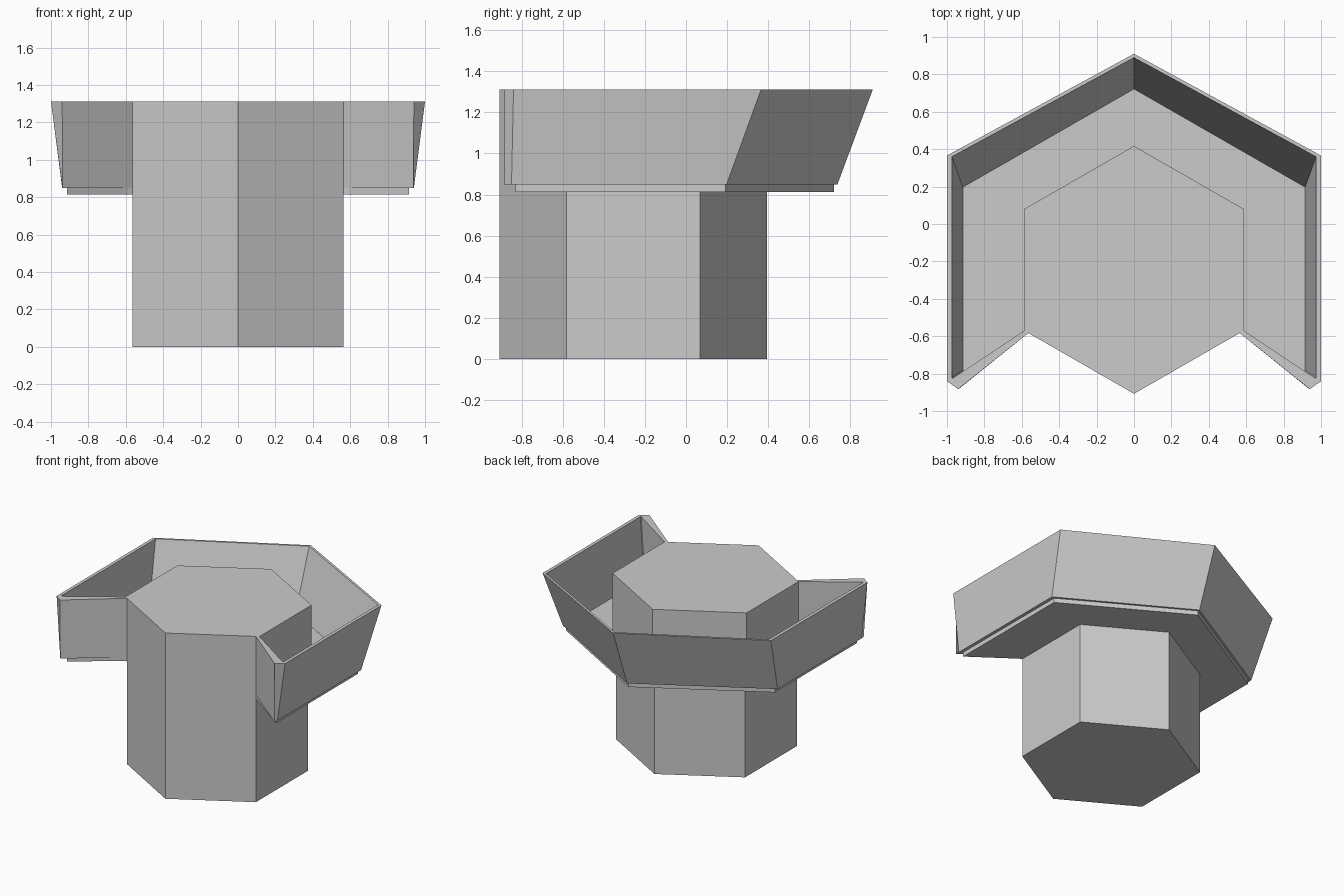
import bpy, bmesh

if "Cube" in bpy.data.objects:
    bpy.data.objects.remove(bpy.data.objects["Cube"])

def mirrored(half):
    """Close a half outline (starting and ending on x=0) into a full symmetric loop."""
    return half + [(-x, y) for x, y in half[-2:0:-1]]

def build(name, rings, cap_start=True, cap_end=True):
    """Skin successive (half outline, z) rings, optionally capping both ends."""
    bm = bmesh.new()
    loops = [[bm.verts.new((x, y, z)) for x, y in mirrored(half)] for half, z in rings]
    n = len(loops[0])
    for a, b in zip(loops, loops[1:]):
        for i in range(n):
            j = (i + 1) % n
            bm.faces.new((a[i], a[j], b[j], b[i]))
    if cap_start:
        bm.faces.new(loops[0])
    if cap_end:
        bm.faces.new(loops[-1])
    bmesh.ops.recalc_face_normals(bm, faces=bm.faces[:])
    mesh = bpy.data.meshes.new(name)
    bm.to_mesh(mesh)
    bm.free()
    obj = bpy.data.objects.new(name, mesh)
    bpy.context.collection.objects.link(obj)
    return obj

# Hexagonal column
TOP = 1.312
column = [(0, -0.908), (0.565, -0.583), (0.565, 0.069), (0, 0.395)]
build("hex_column", [(column, 0), (column, TOP)])

# Flared hollow tray wrapping round the back and sides of the column
against = [(0.565, -0.583), (0.565, 0.069), (0, 0.395)]
inside = [(0.587, -0.57), (0.587, 0.08), (0, 0.417)]
outer_low = [(0, 0.737), (0.94, 0.197), (0.94, -0.85), (0.938, -0.883)] + against
outer_top = [(0, 0.91), (1.0, 0.366), (1.0, -0.84), (0.94, -0.883)] + against
inner_top = [(0, 0.89), (0.974, 0.36), (0.974, -0.82), (0.97, -0.825)] + inside
inner_low = [(0, 0.722), (0.915, 0.197), (0.915, -0.783), (0.911, -0.786)] + inside
build("tray", [(outer_low, 0.848), (outer_top, TOP), (inner_top, TOP), (inner_low, 0.852)])

# Thin floor plate under the tray
plate = [(0, 0.72), (0.915, 0.192), (0.915, -0.83), (0.587, -0.595),
         (0.565, -0.583), (0.565, 0.069), (0, 0.395)]
build("tray_floor_plate", [(plate, 0.813), (plate, 0.848)])
